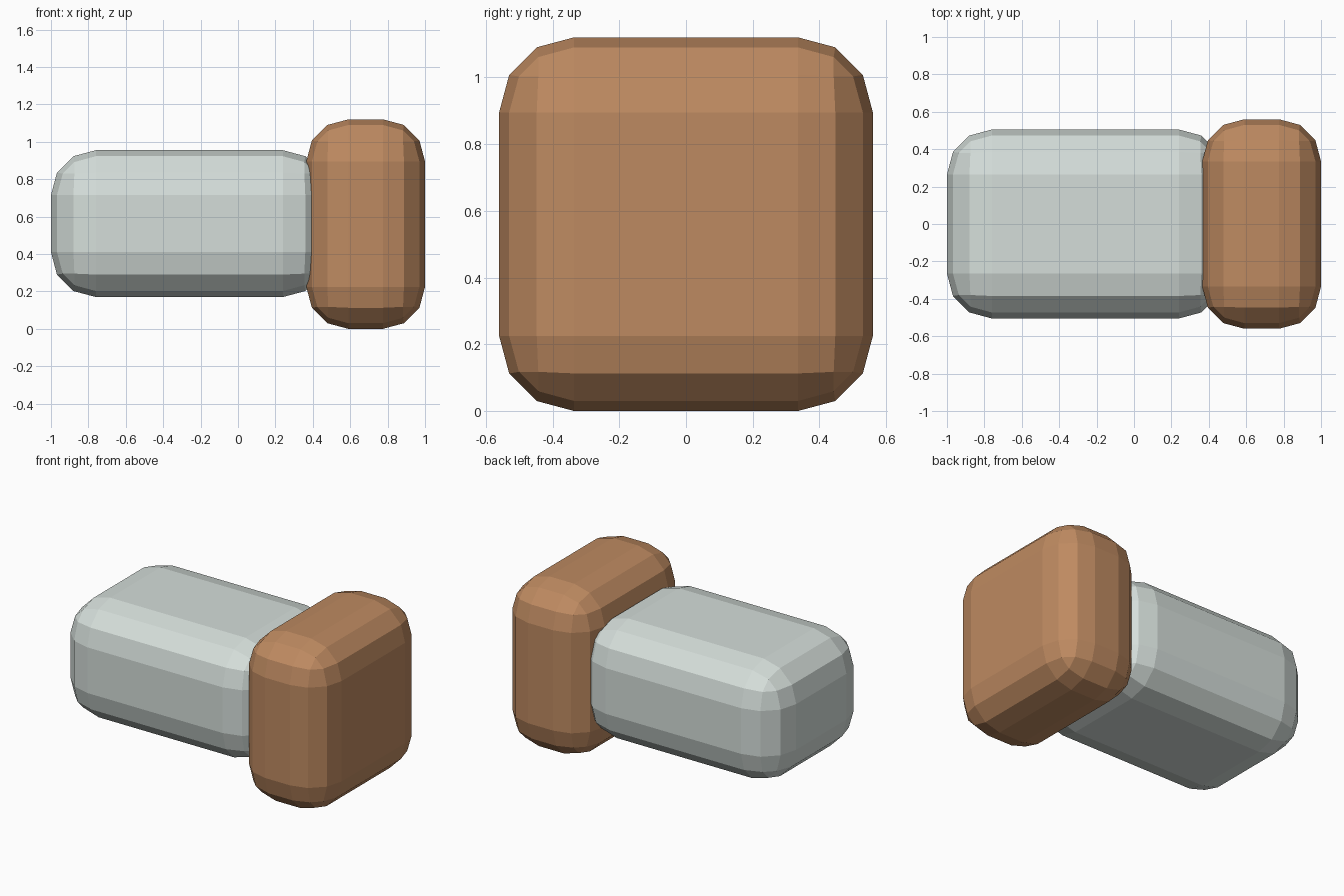
import bpy
import bmesh

if "Cube" in bpy.data.objects:
    bpy.data.objects.remove(bpy.data.objects["Cube"])


def material(name, color):
    mat = bpy.data.materials.new(name)
    mat.diffuse_color = (*color, 1.0)
    mat.use_nodes = True
    mat.node_tree.nodes["Principled BSDF"].inputs["Base Color"].default_value = mat.diffuse_color
    return mat


def rounded_block(name, low, high, radius, mat):
    """Flat-shaded box between two corners with three-step rounded edges."""
    bm = bmesh.new()
    bmesh.ops.create_cube(bm, size=1.0)
    for v in bm.verts:
        for i in range(3):
            v.co[i] = low[i] if v.co[i] < 0 else high[i]
    bmesh.ops.bevel(bm, geom=bm.edges[:], offset=radius, offset_type='OFFSET',
                    segments=3, profile=0.5, affect='EDGES')
    bmesh.ops.recalc_face_normals(bm, faces=bm.faces[:])
    mesh = bpy.data.meshes.new(name)
    bm.to_mesh(mesh)
    bm.free()
    mesh.materials.append(mat)
    obj = bpy.data.objects.new(name, mesh)
    bpy.context.collection.objects.link(obj)
    return obj


pale_grey = material("pale_grey", (0.665, 0.73, 0.70))
warm_brown = material("warm_brown", (0.515, 0.254, 0.119))

# Long grey body, its right end sunk into the brown block
rounded_block("body", (-1.0, -0.505, 0.17), (0.48, 0.505, 0.955), 0.24, pale_grey)

# Square brown end block
rounded_block("end_block", (0.365, -0.56, 0.0), (1.0, 0.56, 1.12), 0.225, warm_brown)
